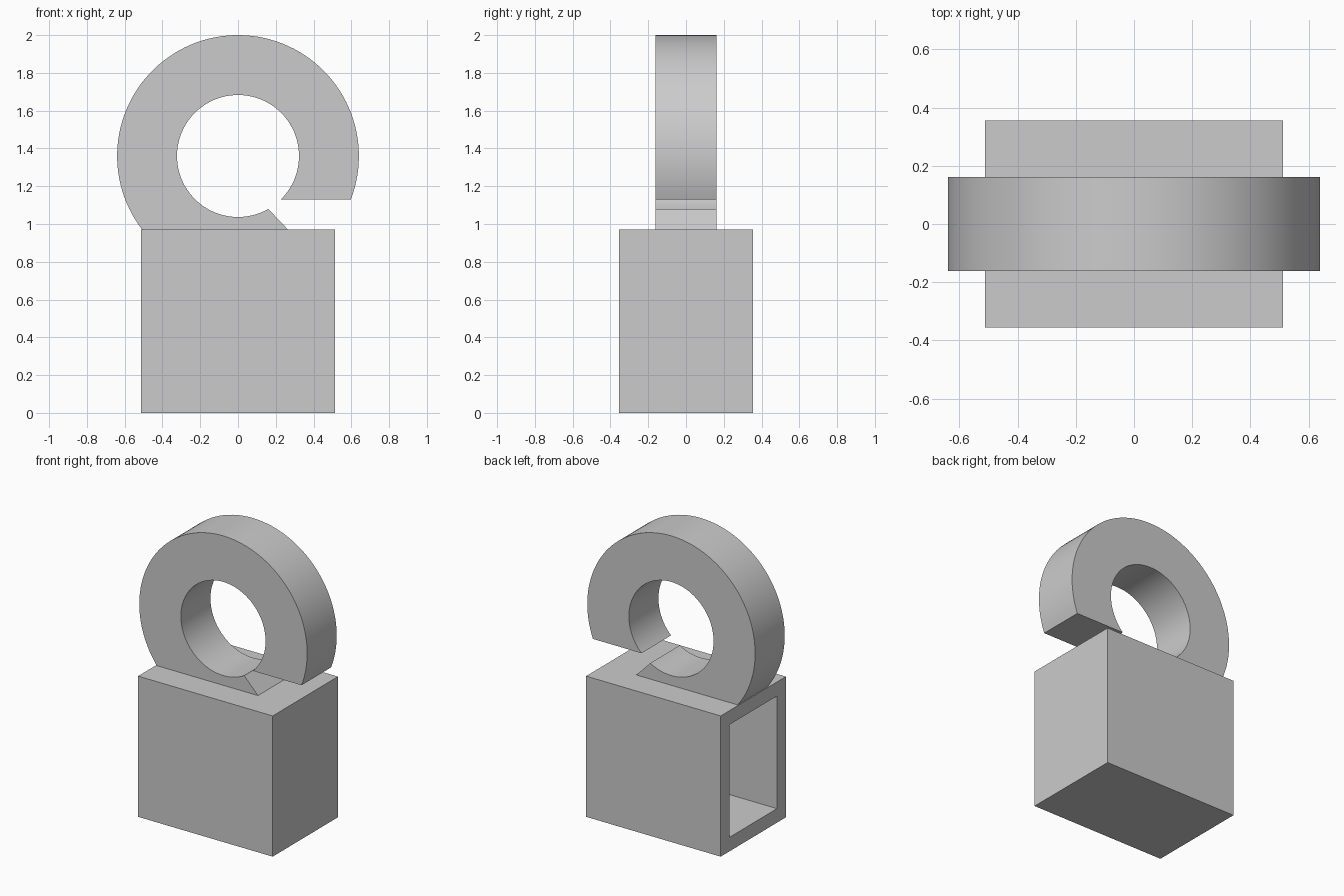
import bpy, bmesh
from math import asin, atan2, cos, sin, pi, radians
from mathutils import Matrix

cube = bpy.data.objects.get("Cube")
if cube:
    bpy.data.objects.remove(cube, do_unlink=True)

grey = bpy.data.materials.new("light grey")
grey.use_nodes = True
grey.diffuse_color = (0.6, 0.6, 0.6, 1)
grey.node_tree.nodes["Principled BSDF"].inputs["Base Color"].default_value = (0.6, 0.6, 0.6, 1)


def make_object(name, bm):
    bmesh.ops.recalc_face_normals(bm, faces=bm.faces[:])
    mesh = bpy.data.meshes.new(name)
    bm.to_mesh(mesh)
    bm.free()
    mesh.materials.append(grey)
    obj = bpy.data.objects.new(name, mesh)
    bpy.context.collection.objects.link(obj)
    return obj


# Hollow block: the -x face is inset and pushed in to form the pocket
LENGTH, WIDTH, HEIGHT, WALL = 1.026, 0.71, 0.97, 0.097
bm = bmesh.new()
bmesh.ops.create_cube(bm, size=1, matrix=Matrix.Translation((0, 0, HEIGHT / 2))
                      @ Matrix.Diagonal((LENGTH, WIDTH, HEIGHT, 1)))
end = min(bm.faces, key=lambda f: f.calc_center_median().x)
bmesh.ops.inset_region(bm, faces=[end], thickness=WALL, use_even_offset=True)
pocket = bmesh.ops.extrude_face_region(bm, geom=[end])["geom"]
bmesh.ops.translate(bm, vec=(LENGTH - WALL, 0, 0),
                    verts=[v for v in pocket if isinstance(v, bmesh.types.BMVert)])
if end.is_valid:
    bmesh.ops.delete(bm, geom=[end], context='FACES_ONLY')
make_object("hollow_block", bm)

# Open ring hook: an extruded profile standing on the block
CENTRE, OUTER, INNER, DEPTH = 1.36, 0.64, 0.323, 0.322
GAP_Z = 1.13


def arc(radius, start, stop, steps=80):
    return [(radius * cos(start + (stop - start) * i / steps),
             CENTRE + radius * sin(start + (stop - start) * i / steps))
            for i in range(steps + 1)]


profile = arc(OUTER, asin((GAP_Z - CENTRE) / OUTER), pi + asin((CENTRE - HEIGHT) / OUTER))
profile.append((0.265, HEIGHT))
profile += arc(INNER, atan2(-0.28, 0.16) + 2 * pi, asin((GAP_Z - CENTRE) / INNER))

bm = bmesh.new()
face = bm.faces.new([bm.verts.new((x, -DEPTH / 2, z)) for x, z in profile])
sweep = bmesh.ops.extrude_face_region(bm, geom=[face])["geom"]
bmesh.ops.translate(bm, vec=(0, DEPTH, 0),
                    verts=[v for v in sweep if isinstance(v, bmesh.types.BMVert)])
if not any(abs(f.calc_center_median().y + DEPTH / 2) < 0.001 for f in bm.faces):
    bm.faces.new([v for v in bm.verts if v.co.y < 0])
bmesh.ops.triangulate(bm, faces=[f for f in bm.faces if len(f.verts) > 4])
hook = make_object("open_ring_hook", bm)

bpy.ops.object.select_all(action='DESELECT')
hook.select_set(True)
bpy.context.view_layer.objects.active = hook
bpy.ops.object.shade_smooth_by_angle(angle=radians(30))
